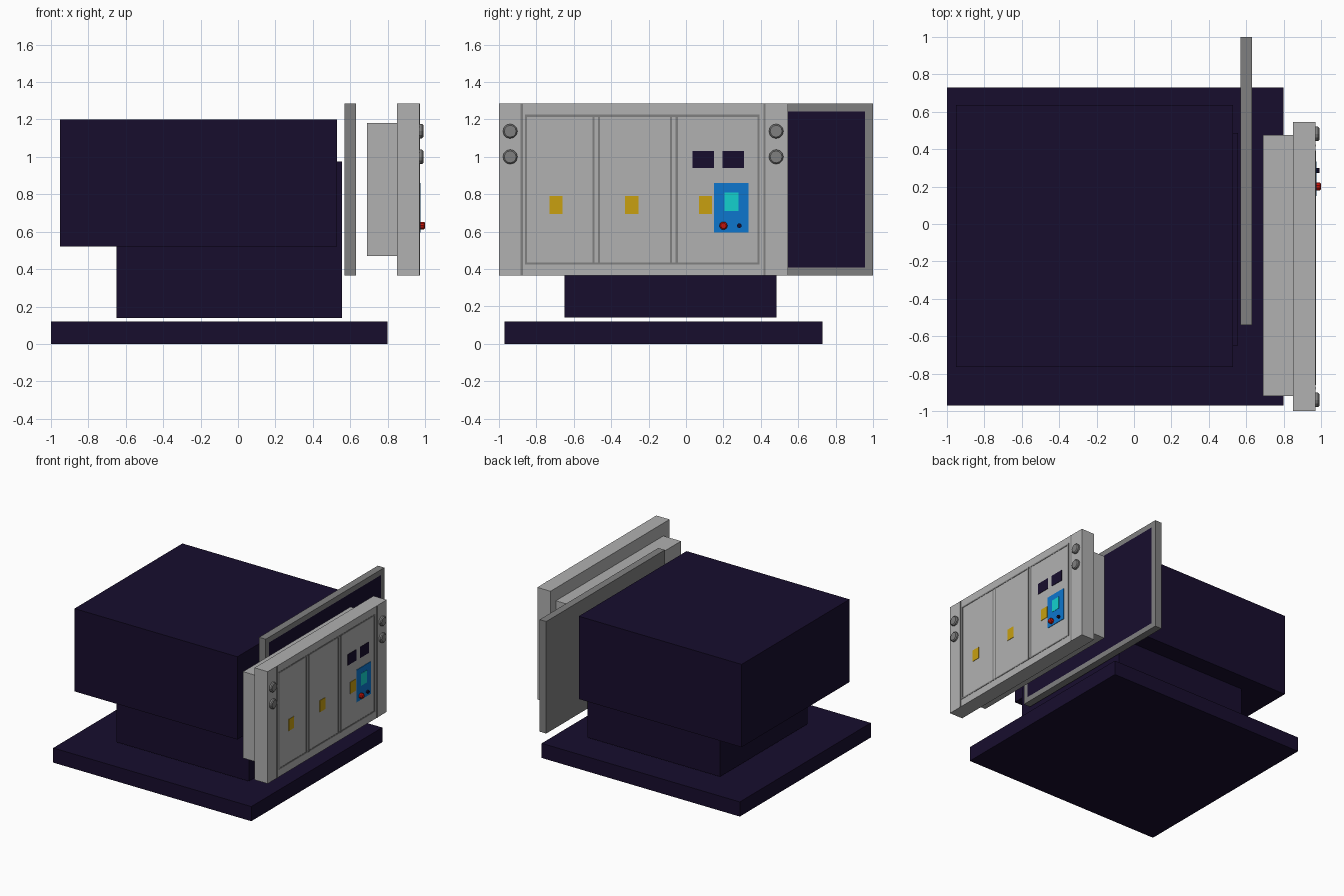
import bpy, bmesh, math

if "Cube" in bpy.data.objects:
    bpy.data.objects.remove(bpy.data.objects["Cube"])

def material(name, r, g, b):
    m = bpy.data.materials.new(name)
    m.diffuse_color = (r, g, b, 1)
    m.use_nodes = True
    m.node_tree.nodes["Principled BSDF"].inputs["Base Color"].default_value = m.diffuse_color
    return m

DARK = material("dark_navy", 0.0086, 0.004, 0.027)
LIGHT = material("light_grey", 0.44, 0.44, 0.44)
MID = material("mid_grey", 0.216, 0.216, 0.216)
YELLOW = material("yellow", 0.58, 0.35, 0.005)
BLUE = material("blue", 0.004, 0.18, 0.61)
CYAN = material("cyan", 0.007, 0.64, 0.61)
RED = material("red", 0.58, 0.007, 0.003)

def finish(name, bm, *mats):
    me = bpy.data.meshes.new(name)
    bm.to_mesh(me)
    bm.free()
    for m in mats:
        me.materials.append(m)
    ob = bpy.data.objects.new(name, me)
    bpy.context.collection.objects.link(ob)
    return ob

def box_bm(x, y, z):
    bm = bmesh.new()
    bmesh.ops.create_cube(bm, size=1)
    for v in bm.verts:
        v.co = [r[0] if c < 0 else r[1] for c, r in zip(v.co, (x, y, z))]
    return bm

def box(name, x, y, z, mat):
    return finish(name, box_bm(x, y, z), mat)

FACE = 0.97  # outer face of the control door

def plate(name, y, z, mat, lift=0.003):
    return box(name, (FACE - 0.004, FACE + lift), y, z, mat)

def button(name, y, z, radius, depth, mat, sides=10, bevel=0.0):
    # Tapered round stud pointing along +x
    bm = bmesh.new()
    bmesh.ops.create_cone(bm, cap_ends=True, segments=sides, radius1=radius,
                          radius2=radius, depth=depth)
    if bevel:
        top = [e for e in bm.edges if all(v.co.z > 0 for v in e.verts)]
        bmesh.ops.bevel(bm, geom=top, offset=bevel, segments=1, affect='EDGES')
    ob = finish(name, bm, mat)
    ob.rotation_euler = (0, math.pi / 2, 0)
    ob.location = (FACE + depth / 2, y, z)
    return ob

# Base slab, pedestal and main housing
box("base_slab", (-1, 0.8), (-0.97, 0.73), (0, 0.12), DARK)
box("pedestal", (-0.65, 0.555), (-0.65, 0.485), (0.14, 0.975), DARK)
box("main_housing", (-0.95, 0.53), (-0.765, 0.635), (0.52, 1.2), DARK)

# Framed rear panel with a dark inset face
bm = box_bm((0.57, 0.63), (-0.54, 1.0), (0.365, 1.285))
bm.normal_update()
front = max(bm.faces, key=lambda f: f.calc_center_median().x)
bmesh.ops.inset_region(bm, faces=[front], thickness=0.062)
front.material_index = 1
finish("framed_panel", bm, MID, DARK)

# Control door and the block behind it
box("control_door", (0.85, FACE), (-1.0, 0.545), (0.365, 1.285), LIGHT)
box("door_back_block", (0.69, 0.85), (-0.92, 0.475), (0.47, 1.18), LIGHT)

# Grey seams: full-height side seams, panel outline and double dividers
for i, y in enumerate((-0.878, 0.42)):
    plate(f"side_seam_{i}", (y - 0.006, y + 0.006), (0.365, 1.285), MID)
for i, y in enumerate((-0.855, -0.495, -0.465, -0.08, -0.05, 0.388)):
    plate(f"panel_seam_{i}", (y - 0.006, y + 0.006), (0.425, 1.225), MID)
for i, z in enumerate((0.43, 1.22)):
    plate(f"cross_seam_{i}", (-0.861, 0.394), (z - 0.006, z + 0.006), MID, 0.0025)

# Yellow labels, dark windows and control screen
for i, y in enumerate((-0.73, -0.325, 0.07)):
    plate(f"yellow_label_{i}", (y, y + 0.07), (0.695, 0.79), YELLOW)
for i, y in enumerate((0.035, 0.195)):
    plate(f"dark_window_{i}", (y, y + 0.115), (0.94, 1.03), DARK)
plate("control_plate", (0.15, 0.335), (0.595, 0.86), BLUE, 0.004)
plate("control_screen", (0.205, 0.28), (0.71, 0.81), CYAN, 0.006)

# Push buttons
button("red_button", 0.2, 0.632, 0.022, 0.03, RED, 10, 0.007)
button("black_button", 0.285, 0.632, 0.013, 0.02, DARK, 8)

# Corner bolts
for y in (-0.94, 0.482):
    for z in (1.0, 1.137):
        button("corner_bolt", y, z, 0.039, 0.02, MID, 12, 0.007)
